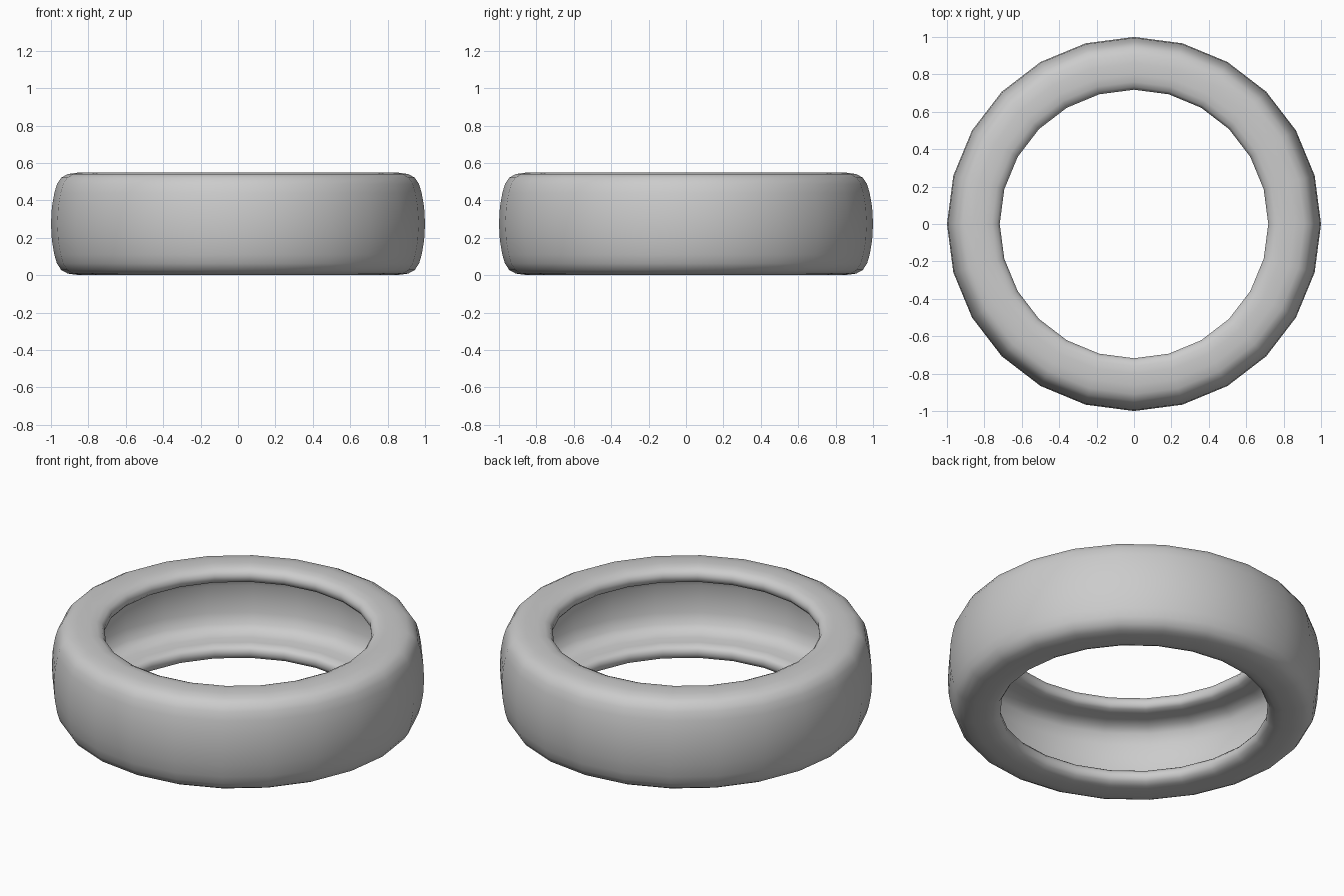
import bpy, bmesh, math

if "Cube" in bpy.data.objects:
    bpy.data.objects.remove(bpy.data.objects["Cube"])

SIDES = 24
MID = 0.275

# Upper half of the hollow tyre section (radius, height above mid-plane):
# tread, shoulder, sidewall, bead lip, then the inner cavity
half = [(1.0, 0.0), (0.995, 0.09), (0.982, 0.165), (0.968, 0.212), (0.945, 0.247),
        (0.91, 0.266), (0.86, 0.273), (0.80, 0.275), (0.76, 0.27), (0.732, 0.257),
        (0.718, 0.235), (0.72, 0.208), (0.735, 0.19), (0.775, 0.185), (0.83, 0.182),
        (0.88, 0.17), (0.912, 0.14), (0.93, 0.08), (0.936, 0.0)]
lower = [(r, -h) for r, h in reversed(half[1:-1])]
profile = half + lower

# Revolve the closed section around z
bm = bmesh.new()
rings = []
for i in range(SIDES):
    a = 2 * math.pi * i / SIDES
    rings.append([bm.verts.new((r * math.cos(a), r * math.sin(a), MID + h))
                  for r, h in profile])
n = len(profile)
for i in range(SIDES):
    p, q = rings[i], rings[(i + 1) % SIDES]
    for j in range(n):
        k = (j + 1) % n
        bm.faces.new((p[j], q[j], q[k], p[k]))
bmesh.ops.recalc_face_normals(bm, faces=bm.faces)
for f in bm.faces:
    f.smooth = True

mesh = bpy.data.meshes.new("tyre")
bm.to_mesh(mesh)
bm.free()
tyre = bpy.data.objects.new("tyre", mesh)
bpy.context.collection.objects.link(tyre)
